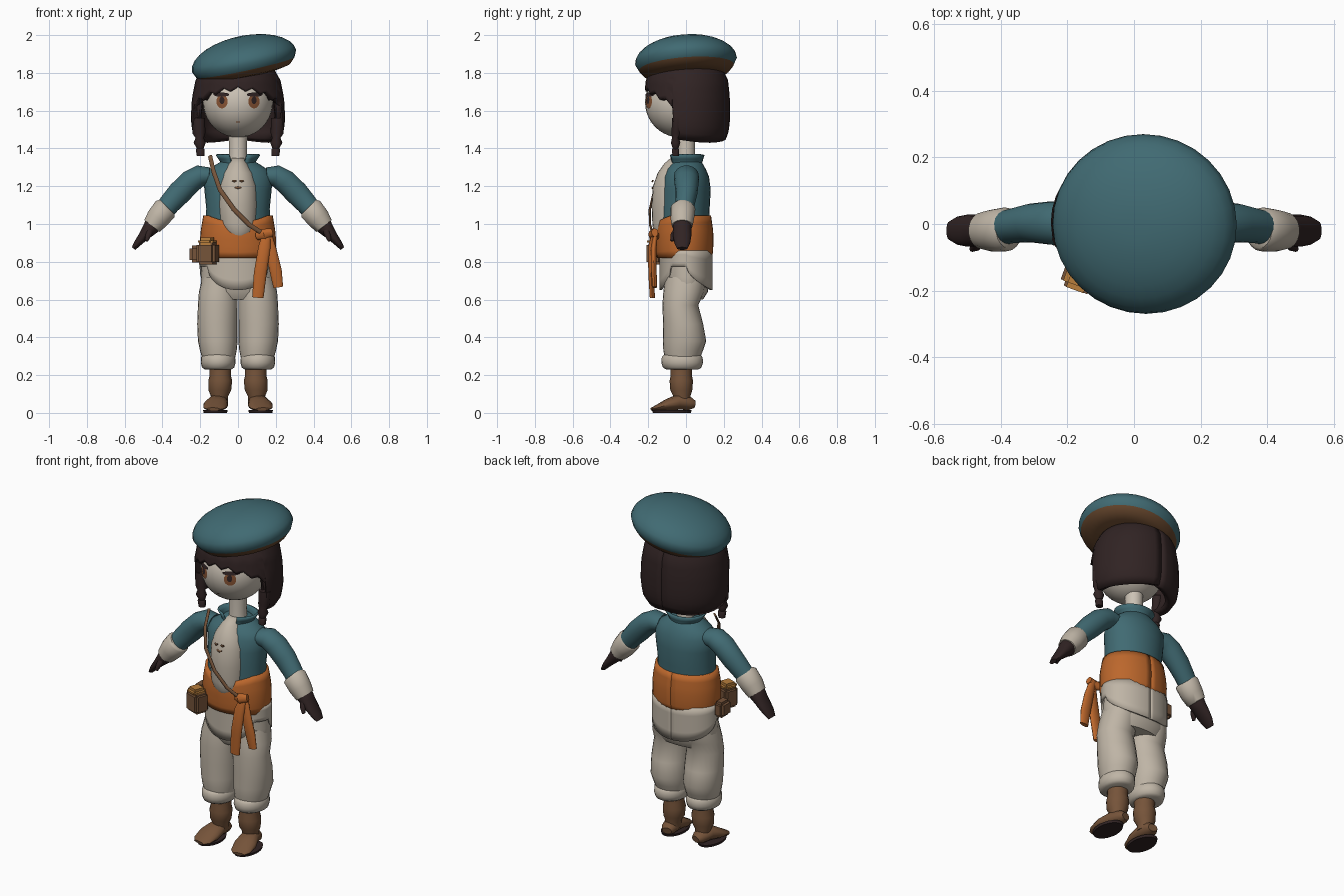
import bpy, bmesh, math
from mathutils import Vector, Euler

if "Cube" in bpy.data.objects:
    bpy.data.objects.remove(bpy.data.objects["Cube"])

def material(name, r, g, b):
    m = bpy.data.materials.new(name)
    m.diffuse_color = (r, g, b, 1)
    m.use_nodes = True
    m.node_tree.nodes["Principled BSDF"].inputs["Base Color"].default_value = m.diffuse_color
    return m

TEAL = material("teal cloth", .052, .145, .17)
CREAM = material("cream cloth", .52, .46, .38)
SKIN = material("pale skin", .60, .54, .46)
ORANGE = material("orange sash", .50, .135, .025)
DARK = material("dark brown hair", .03, .017, .017)
BROWN = material("brown leather", .18, .088, .042)
RIM = material("hat band brown", .13, .06, .025)
YELLOW = material("ochre flap", .48, .21, .045)
IRIS = material("iris brown", .25, .09, .035)

def finish(name, bm, *mats, angle=50):
    bmesh.ops.recalc_face_normals(bm, faces=bm.faces)
    me = bpy.data.meshes.new(name)
    bm.to_mesh(me)
    bm.free()
    ob = bpy.data.objects.new(name, me)
    bpy.context.collection.objects.link(ob)
    for m in mats:
        me.materials.append(m)
    bpy.ops.object.select_all(action='DESELECT')
    ob.select_set(True)
    bpy.context.view_layer.objects.active = ob
    bpy.ops.object.shade_smooth_by_angle(angle=math.radians(angle))
    return ob

def skin(name, rings, mat, closed=True, angle=50):
    """Bridge rings of points; closed rings get end caps."""
    bm = bmesh.new()
    vs = [[bm.verts.new(p) for p in r] for r in rings]
    n = len(vs[0])
    for a, b in zip(vs, vs[1:]):
        for i in range(n if closed else n - 1):
            j = (i + 1) % n
            bm.faces.new((a[i], a[j], b[j], b[i]))
    if closed:
        bm.faces.new(vs[0])
        bm.faces.new(vs[-1])
    return finish(name, bm, mat, angle=angle)

def turn(n):
    return [2 * math.pi * i / n for i in range(n)]

def loft(name, rings, mat, n=24):
    """Stack of level ovals: (z, cx, cy, rx, ry)."""
    return skin(name, [[Vector((cx + rx * math.cos(t), cy + ry * math.sin(t), z)) for t in turn(n)]
                       for z, cx, cy, rx, ry in rings], mat)

def tube(name, pts, mat, ref, n=14):
    """Sweep along points (x, y, z, width along ref, thickness)."""
    ps = [Vector(p[:3]) for p in pts]
    rings = []
    for i, p in enumerate(pts):
        tan = (ps[min(i + 1, len(ps) - 1)] - ps[max(i - 1, 0)]).normalized()
        side = Vector(ref)
        side = (side - tan * side.dot(tan)).normalized()
        up = tan.cross(side)
        rings.append([ps[i] + side * p[3] * math.cos(t) + up * p[4] * math.sin(t) for t in turn(n)])
    return skin(name, rings, mat)

def shell(name, degs, radius, bottom, top, cy, mat, thick, rows=8):
    """Curved wall around z; degree 0 is the front. radius(z) gives (rx, ry)."""
    rings = []
    for k in range(rows + 1):
        ring = []
        for d in degs:
            z = bottom(d) + (top(d) - bottom(d)) * k / rows
            rx, ry = radius(z)
            a = math.radians(d)
            ring.append(Vector((rx * math.sin(a), cy - ry * math.cos(a), z)))
        rings.append(ring)
    ob = skin(name, rings, mat, closed=False)
    # walls always thicken inwards
    f = ob.data.polygons[len(ob.data.polygons) // 2]
    out = f.normal.dot(f.center - Vector((0, cy, f.center.z))) > 0
    mod = ob.modifiers.new("thickness", 'SOLIDIFY')
    mod.thickness = thick
    mod.offset = -1 if out else 1
    return ob

def lerp(z, table):
    for (a, *u), (b, *v) in zip(table, table[1:]):
        if z <= b:
            t = max(0, (z - a) / (b - a))
            return [p + (q - p) * t for p, q in zip(u, v)]
    return table[-1][1:]

def box(name, loc, size, mat, bevel, rot=0):
    bm = bmesh.new()
    bmesh.ops.create_cube(bm, size=1)
    bmesh.ops.scale(bm, vec=size, verts=bm.verts)
    bmesh.ops.bevel(bm, geom=bm.edges[:], offset=bevel, segments=2, affect='EDGES')
    ob = finish(name, bm, mat)
    ob.location = loc
    ob.rotation_euler.z = rot
    return ob

# head and neck
HC, HR = Vector((0, -.03, 1.645)), Vector((.185, .187, .187))
bm = bmesh.new()
bmesh.ops.create_uvsphere(bm, u_segments=32, v_segments=20, radius=1)
bmesh.ops.scale(bm, vec=HR, verts=bm.verts)
bmesh.ops.translate(bm, vec=HC, verts=bm.verts)
finish("head", bm, SKIN)
loft("neck", [(1.28, 0, 0, .055, .055), (1.38, 0, 0, .048, .048), (1.50, 0, 0, .05, .05)], SKIN, 16)

def face_plate(name, cx, cz, rx, rz, off, mat):
    def on_face(x, z):
        q = 1 - (x / HR.x) ** 2 - ((z - HC.z) / HR.z) ** 2
        return Vector((x, HC.y - HR.y * math.sqrt(max(q, 0)) - off, z))
    bm = bmesh.new()
    c = bm.verts.new(on_face(cx, cz))
    ring = [bm.verts.new(on_face(cx + rx * math.cos(t), cz + rz * math.sin(t))) for t in turn(18)]
    for i in range(18):
        bm.faces.new((c, ring[i], ring[(i + 1) % 18]))
    finish(name, bm, mat)

for s in (-1, 1):
    face_plate("iris", s * .085, 1.648, .03, .036, .004, IRIS)
    face_plate("pupil", s * .085, 1.655, .013, .02, .006, DARK)
    face_plate("eyelash", s * .088, 1.685, .042, .011, .008, DARK)
face_plate("mouth", 0, 1.54, .012, .003, .003, IRIS)

# hair: bob with a short fringe at the front
def hair_bottom(d):
    a = abs(d)
    if a < 71:
        return 1.715 - .085 * (a / 70) ** 2 + .012 * math.cos(math.radians(a * 18))
    return 1.45 - .02 * math.sin(math.radians((a - 71) * 1.6))
HAIR = [(1.42, .20, .185), (1.46, .235, .215), (1.54, .25, .228), (1.66, .245, .228),
        (1.76, .225, .218), (1.84, .18, .18)]
degs = [-180 + 10 * i for i in range(11)] + [-71.5] + list(range(-70, 71, 10)) + [71.5] + [80 + 10 * i for i in range(11)]
shell("hair", degs, lambda z: lerp(z, HAIR), hair_bottom, lambda d: 1.84, .005, DARK, .045, 10)
for s in (-1, 1):
    loft("braid", [(1.36, s * .198, -.055, .02, .018), (1.395, s * .2, -.055, .024, .02), (1.40, s * .2, -.055, .018, .016),
                   (1.43, s * .203, -.055, .032, .026), (1.455, s * .203, -.055, .022, .02),
                   (1.48, s * .207, -.05, .034, .028), (1.56, s * .21, -.045, .036, .03)], DARK, 10)

# beret: tilted lathe with a brown underside
beret = loft("beret", [(-.075, 0, 0, .19, .18), (-.066, 0, 0, .235, .225), (-.035, 0, 0, .266, .252), (0, 0, 0, .282, .27)]
             + [(.132 * math.sin(a), 0, 0, .282 * math.cos(a), .27 * math.cos(a))
                for a in [math.radians(x) for x in (12, 24, 36, 48, 60, 72, 82)]], TEAL, 32)
beret.data.materials.append(RIM)
for f in beret.data.polygons:
    if f.center.z < -.04:
        f.material_index = 1
beret.location = (.032, 0, 1.863)
beret.rotation_euler = Euler((math.radians(4), math.radians(-12), 0))

# jacket, shirt and collar
loft("jacket", [(.98, 0, -.01, .172, .13), (1.08, 0, -.008, .168, .133), (1.18, 0, -.002, .178, .133),
                (1.25, 0, 0, .182, .122), (1.29, 0, 0, .155, .105), (1.325, 0, .005, .10, .08), (1.345, 0, .005, .06, .06)], TEAL, 28)
loft("shirt", [(.935, .005, -.09, .06, .07), (.96, .005, -.085, .09, .088), (1.0, 0, -.08, .10, .098), (1.1, 0, -.08, .105, .102),
               (1.2, 0, -.08, .10, .095), (1.27, 0, -.07, .08, .08), (1.32, 0, -.05, .05, .065), (1.35, 0, -.03, .03, .05)], CREAM, 24)
shell("collar", [25 + 15.5 * i for i in range(21)], lambda z: lerp(z, [(1.28, .085, .085), (1.32, .088, .082), (1.37, .122, .098)]),
      lambda d: 1.28, lambda d: 1.365, .002, TEAL, .012, 4)
for x, z, r in ((0, 1.195, .016), (-.02, 1.23, .009), (.02, 1.23, .009)):
    tube("shirt_lacing", [(x - r, -.174, z, .005, .004), (x, -.178, z - .004, .006, .004), (x + r, -.174, z, .005, .004)],
         BROWN, (0, 0, 1), 8)

# sash with knot and two hanging tails
def sash_top(d):
    return 1.0 + .045 * min(1, abs(d) / 60) if abs(d) < 100 else 1.045
shell("sash", list(range(-180, 181, 10)), lambda z: lerp(z, [(.8, .19, .143), (.86, .2, .152), (.95, .2, .154), (1.05, .183, .14)]),
      lambda d: .82, sash_top, -.008, ORANGE, .05, 6)
tube("sash_knot", [(.10, -.155, .935, .02, .015), (.14, -.175, .945, .03, .024), (.18, -.165, .955, .022, .018)], ORANGE, (0, 0, 1))
tube("sash_tail", [(.155, -.165, .96, .02, .012), (.14, -.185, .88, .032, .016), (.118, -.185, .74, .034, .015),
                   (.105, -.178, .61, .03, .014)], ORANGE, (1, 0, 0))
tube("sash_tail", [(.155, -.16, .96, .02, .012), (.175, -.172, .86, .03, .015), (.2, -.17, .75, .032, .015),
                   (.213, -.165, .665, .026, .012)], ORANGE, (1, 0, 0))

# shoulder strap
tube("strap", [(-.148, -.06, 1.36, .012, .006), (-.13, -.125, 1.28, .012, .006), (-.095, -.168, 1.18, .012, .006),
               (-.02, -.192, 1.075, .012, .006), (.06, -.19, .995, .012, .006), (.14, -.175, .945, .012, .006)], BROWN, (1, 0, 1), 8)

# belt pouches
box("front_pouch", (-.16, -.155, .845), (.105, .09, .12), BROWN, .015, -.35)
box("pouch_flap", (-.163, -.158, .908), (.085, .085, .04), YELLOW, .015, -.35)
box("side_pouch", (-.225, -.02, .84), (.065, .09, .09), BROWN, .015)

# trousers
loft("trouser_hips", [(.60, 0, 0, .17, .09), (.64, 0, 0, .195, .115), (.72, 0, .003, .197, .125), (.86, 0, 0, .185, .13)], CREAM, 28)
def hem(d):
    a = abs(d)
    return .775 - .125 * (max(0, math.cos(math.radians(a * 1.7))) ** .5 if a < 53 else
                          max(0, math.cos(math.radians(180 - a))) ** .6)
shell("shirt_tail", list(range(-180, 181, 6)), lambda z: (.203, .14), hem, lambda d: .86, .0, CREAM, .012, 4)

for s in (-1, 1):
    loft("trouser_leg", [(.72, s * .098, 0, .09, .11), (.64, s * .104, -.012, .103, .108), (.57, s * .107, -.03, .105, .095),
                         (.47, s * .109, -.015, .107, .106), (.38, s * .107, -.008, .105, .115),
                         (.33, s * .104, -.015, .097, .105), (.28, s * .102, -.02, .085, .09)], CREAM)
    loft("trouser_cuff", [(.23, s * .105, -.02, .07, .085), (.24, s * .105, -.02, .085, .102), (.265, s * .105, -.02, .092, .11),
                          (.295, s * .105, -.02, .09, .108), (.31, s * .105, -.02, .078, .094)], CREAM)
    # boots
    loft("boot_shaft", [(.05, s * .098, -.02, .045, .045), (.09, s * .098, -.022, .046, .046), (.12, s * .096, -.025, .06, .058),
                        (.17, s * .094, -.025, .063, .062), (.2, s * .094, -.025, .056, .056), (.25, s * .094, -.025, .058, .058)], BROWN, 16)
    tube("boot_foot", [(s * .095, .045, .045, .028, .02), (s * .1, .02, .05, .042, .035), (s * .107, -.04, .058, .052, .042),
                       (s * .118, -.1, .042, .066, .031), (s * .126, -.155, .026, .058, .016), (s * .13, -.182, .02, .035, .008)],
         BROWN, (1, 0, 0))
    loft("boot_sole", [(0, s * .12, -.075, .062, .1), (.014, s * .12, -.075, .065, .105)], DARK, 20)

    # arms
    tube("sleeve", [(s * .15, 0, 1.255, .06, .045), (s * .2, .002, 1.255, .066, .058), (s * .25, .003, 1.225, .065, .063),
                    (s * .31, .003, 1.165, .058, .064), (s * .36, -.005, 1.11, .052, .058), (s * .41, -.015, 1.05, .05, .052)],
         TEAL, (0, 1, 0), 18)
    tube("sleeve_cuff", [(s * .375, -.016, 1.09, .056, .055), (s * .385, -.016, 1.08, .066, .066),
                         (s * .425, -.02, 1.03, .063, .063), (s * .455, -.02, .99, .055, .052), (s * .457, -.02, .988, .04, .04)],
         CREAM, (0, 1, 0), 18)
    tube("glove", [(s * .42, -.02, 1.035, .042, .04), (s * .45, -.02, .995, .05, .048), (s * .475, -.02, .965, .048, .038),
                   (s * .50, -.02, .935, .048, .028), (s * .53, -.02, .90, .042, .02), (s * .553, -.02, .87, .028, .012)],
         DARK, (0, 1, 0))
    tube("thumb", [(s * .465, -.045, .97, .02, .02), (s * .475, -.068, .94, .016, .015), (s * .485, -.075, .91, .009, .009)],
         DARK, (1, 0, 0), 8)
